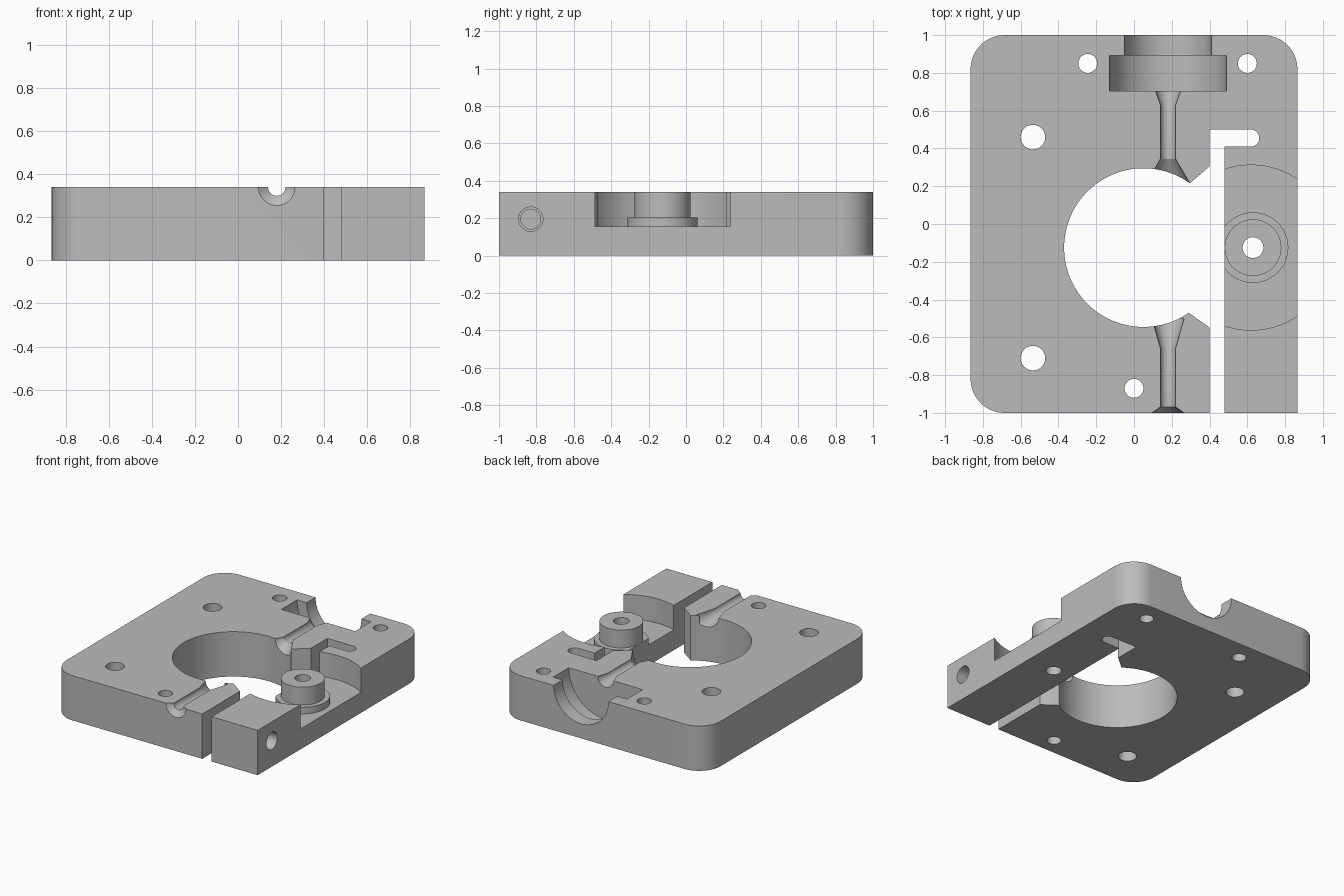
import bpy, bmesh
from math import sin, cos, pi, radians
from mathutils import Matrix, Vector

if "Cube" in bpy.data.objects:
    bpy.data.objects.remove(bpy.data.objects["Cube"])

T = 0.34             # plate thickness
W = 0.865            # half width
BORE = (0.05, -0.125)
BOSS = (0.63, -0.125)

grey = bpy.data.materials.new("light grey")
grey.use_nodes = True
colour = (0.5, 0.5, 0.5, 1)
grey.diffuse_color = colour
grey.node_tree.nodes["Principled BSDF"].inputs["Base Color"].default_value = colour


def arc(cx, cy, r, a0, a1, n):
    return [(cx + r * cos(radians(a0 + (a1 - a0) * i / n)),
             cy + r * sin(radians(a0 + (a1 - a0) * i / n))) for i in range(n + 1)]


def make_object(name, bm):
    bmesh.ops.recalc_face_normals(bm, faces=bm.faces)
    mesh = bpy.data.meshes.new(name)
    bm.to_mesh(mesh)
    bm.free()
    mesh.materials.append(grey)
    obj = bpy.data.objects.new(name, mesh)
    bpy.context.collection.objects.link(obj)
    return obj


def prism(name, points, z0, z1):
    bm = bmesh.new()
    face = bm.faces.new([bm.verts.new((x, y, z0)) for x, y in points])
    top = bmesh.ops.extrude_face_region(bm, geom=[face])["geom"]
    bmesh.ops.translate(bm, vec=(0, 0, z1 - z0),
                        verts=[v for v in top if isinstance(v, bmesh.types.BMVert)])
    return make_object(name, bm)


def turned(name, profile, origin, axis, n=64):
    """Solid of revolution; profile is (radius, distance along axis)."""
    turn = Vector((0, 0, 1)).rotation_difference(Vector(axis)).to_matrix().to_4x4()
    place = Matrix.Translation(origin) @ turn
    bm = bmesh.new()
    rings = [[bm.verts.new(place @ Vector((r * cos(2 * pi * i / n), r * sin(2 * pi * i / n), h)))
              for i in range(n)] for r, h in profile]
    for a, b in zip(rings, rings[1:]):
        for i in range(n):
            j = (i + 1) % n
            bm.faces.new((a[i], a[j], b[j], b[i]))
    bm.faces.new(rings[0])
    bm.faces.new(rings[-1])
    return make_object(name, bm)


def combine(body, tool, operation):
    mod = body.modifiers.new(tool.name, "BOOLEAN")
    mod.operation, mod.solver, mod.object = operation, "EXACT", tool
    bpy.context.view_layer.objects.active = body
    bpy.ops.object.modifier_apply(modifier=mod.name)
    bpy.data.objects.remove(tool)


# Plate with three rounded corners and one square one
R = 0.18
outline = [(W, -1)]
outline += arc(W - R, 1 - R, R, 0, 90, 16)
outline += arc(R - W, 1 - R, R, 90, 180, 16)
outline += arc(R - W, R - 1, R, 180, 270, 16)
plate = prism("clamp_plate", outline, 0, T)

# Round pocket in the arm, with a stepped bearing boss standing in it
pocket = prism("pocket", arc(0.62, BOSS[1], 0.437, -114, 114, 64), 0.155, 0.5)
combine(plate, pocket, "DIFFERENCE")
boss = turned("boss", [(0.187, 0.1), (0.187, 0.205), (0.15, 0.205), (0.15, T)],
              (*BOSS, 0), (0, 0, 1))
combine(plate, boss, "UNION")

# Slot that frees the arm, with a round-ended side leg
slot = [(0.40, -1.2), (0.48, -1.2), (0.48, 0.41)]
slot += arc(0.618, 0.455, 0.045, -90, 90, 16) + [(0.40, 0.50)]
combine(plate, prism("slot", slot, -0.1, 0.6), "DIFFERENCE")

# Main bore and its flared mouth towards the slot
combine(plate, turned("bore", [(0.42, -0.1), (0.42, 0.6)], (*BORE, 0), (0, 0, 1), 128),
        "DIFFERENCE")
mouth = [(0.1, -0.4), (0.29, -0.47), (0.40, -0.548), (0.44, -0.548),
         (0.44, 0.305), (0.40, 0.305), (0.295, 0.215), (0.1, 0.15)]
combine(plate, prism("mouth", mouth, -0.1, 0.6), "DIFFERENCE")

# Half-round channels in the top face, and the stepped fitting seat at the back
front_channel = [(0.13, -1.03), (0.085, -1), (0.04, -0.968), (0.04, -0.66), (0.085, -0.5)]
back_channel = [(0.125, 0.2), (0.04, 0.345), (0.04, 0.63), (0.065, 0.70), (0.065, 0.75)]
fitting_seat = [(0.31, 0.705), (0.31, 0.893), (0.23, 0.893), (0.23, 1.1)]
for profile in (front_channel, back_channel, fitting_seat):
    combine(plate, turned("channel", profile, (0.18, 0, T), (0, 1, 0)), "DIFFERENCE")

# Vertical holes
for x, y, r in ((-0.245, 0.85, 0.05), (0.6, 0.85, 0.05), (-0.535, 0.46, 0.065),
                (-0.535, -0.71, 0.065), (0, -0.87, 0.05), (*BOSS, 0.055)):
    combine(plate, turned("hole", [(r, -0.1), (r, 0.6)], (x, y, 0), (0, 0, 1), 40),
            "DIFFERENCE")

# Clamp screw hole: clearance through the arm, narrower in the block
screw = [(0.053, 0.1), (0.053, 0.44), (0.065, 0.44), (0.065, 1)]
combine(plate, turned("screw_hole", screw, (0, -0.83, 0.195), (1, 0, 0), 40), "DIFFERENCE")

bpy.ops.object.select_all(action="DESELECT")
plate.select_set(True)
bpy.context.view_layer.objects.active = plate
bpy.ops.object.shade_smooth_by_angle(angle=radians(20))
